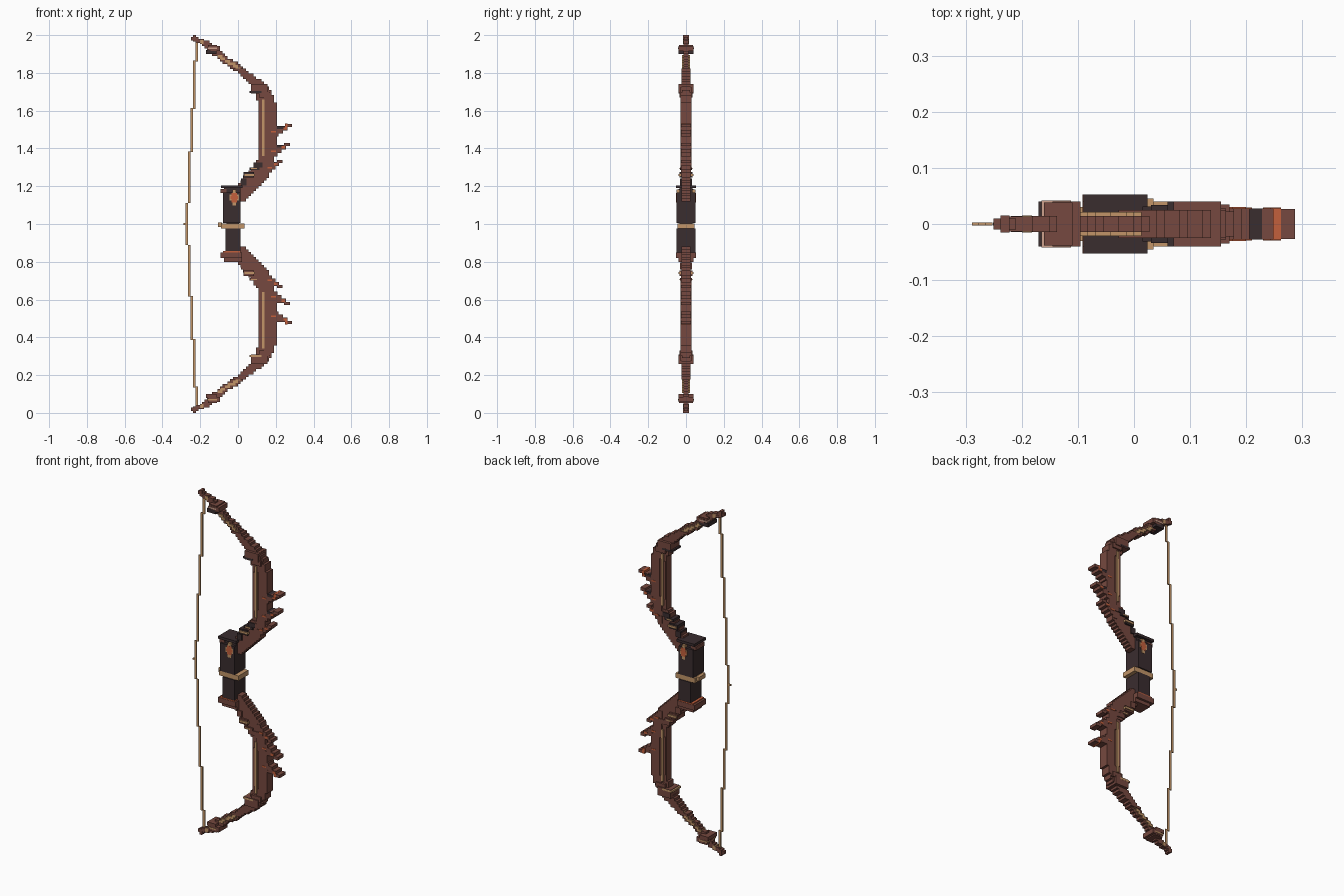
import bpy, bmesh
from mathutils import Matrix, Vector

old = bpy.data.objects.get("Cube")
if old:
    bpy.data.objects.remove(old, do_unlink=True)

STEP = 0.0137


def material(name, rgb):
    m = bpy.data.materials.new(name)
    m.use_nodes = True
    m.diffuse_color = (*rgb, 1)
    m.node_tree.nodes["Principled BSDF"].inputs["Base Color"].default_value = (*rgb, 1)
    return m


BROWN = material("red_brown_wood", (0.18, 0.066, 0.05))
DARK = material("dark_leather", (0.042, 0.026, 0.028))
GOLD = material("tan_gold", (0.54, 0.30, 0.14))
ORANGE = material("burnt_orange", (0.55, 0.115, 0.045))
PALE = material("pale_pink", (0.62, 0.36, 0.27))


def build(name, boxes, mat):
    """Join boxes (x0, x1, z0, z1, half depth) into one object."""
    bm = bmesh.new()
    for x0, x1, z0, z1, half in boxes:
        place = Matrix.Translation(Vector(((x0 + x1) / 2, 0, (z0 + z1) / 2)))
        size = Matrix.Diagonal((x1 - x0, 2 * half, z1 - z0, 1))
        bmesh.ops.create_cube(bm, size=1, matrix=place @ size)
    mesh = bpy.data.meshes.new(name)
    bm.to_mesh(mesh)
    bm.free()
    mesh.materials.append(mat)
    obj = bpy.data.objects.new(name, mesh)
    bpy.context.collection.objects.link(obj)


def limb_pair(name, boxes, mat, lower_mat=None):
    """Boxes measured from mid height, built upward and mirrored downward."""
    build("upper_" + name, [(a, b, 1 + c, 1 + d, h) for a, b, c, d, h in boxes], mat)
    build("lower_" + name, [(a, b, 1 - d, 1 - c, h) for a, b, c, d, h in boxes],
          lower_mat or mat)


def snap(v):
    return round(v / STEP) * STEP


def outline(d):
    """Inner and outer edge of the limb at distance d from mid height."""
    for p, q in zip(LIMB, LIMB[1:]):
        if p[0] <= d <= q[0]:
            t = (d - p[0]) / (q[0] - p[0])
            return [p[i] + t * (q[i] - p[i]) for i in (1, 2)]
    return LIMB[-1][1:]


def rows(d0, d1, half, f0=0, f1=1):
    """Stacked stair rows that cover the fraction f0..f1 of the limb width."""
    result = []
    for i in range(round((d1 - d0) / STEP)):
        low = d0 + i * STEP
        a, b = outline(low + STEP / 2)
        x0, x1 = snap(a + (b - a) * f0), snap(a + (b - a) * f1)
        result.append((x0, max(x1, x0 + STEP), low, low + STEP, half))
    return result


# distance from mid height, inner x, outer x
LIMB = [(0.11, -0.02, 0.02), (0.16, -0.01, 0.07), (0.20, 0.0, 0.11),
        (0.25, 0.03, 0.16), (0.30, 0.075, 0.18), (0.35, 0.105, 0.195),
        (0.42, 0.107, 0.20), (0.62, 0.107, 0.204), (0.68, 0.10, 0.185),
        (0.74, 0.07, 0.15), (0.80, 0.0, 0.06), (0.85, -0.075, 0.005),
        (0.90, -0.14, -0.08), (0.94, -0.18, -0.115), (0.975, -0.23, -0.17)]

# limbs, thinner towards the tips
limb_pair("limb_root", rows(0.12, 0.34, 0.024), BROWN)
limb_pair("limb_belly", rows(0.34, 0.72, 0.022), BROWN)
limb_pair("limb_back", rows(0.30, 0.72, 0.028, 0.4, 1), BROWN)
limb_pair("limb_end", rows(0.70, 0.83, 0.025), BROWN)
limb_pair("limb_tip", rows(0.82, 0.975, 0.014), BROWN)

# inlays along the limbs
limb_pair("limb_inlay", [(0.127, 0.141, 0.36, 0.66, 0.0295)], GOLD)
limb_pair("inlay_edge", [(0.114, 0.127, 0.40, 0.62, 0.026)], BROWN)
limb_pair("tip_inlay", rows(0.80, 0.90, 0.021, 0.25, 0.65), GOLD)

# binding near the grip
limb_pair("binding", [(0.03, 0.085, 0.245, 0.275, 0.034),
                      (0.06, 0.115, 0.285, 0.30, 0.031),
                      (0.085, 0.13, 0.30, 0.325, 0.030)], DARK, BROWN)
limb_pair("binding_stripe", [(0.035, 0.09, 0.254, 0.266, 0.040),
                             (0.07, 0.10, 0.29, 0.297, 0.034)], GOLD)
limb_pair("root_wrap", [(0.015, 0.045, 0.205, 0.24, 0.031)], DARK, BROWN)

# collars at the bend and near the tip
limb_pair("bend_collar", [(0.07, 0.155, 0.69, 0.74, 0.040),
                          (0.11, 0.17, 0.67, 0.70, 0.035)], BROWN)
limb_pair("bend_stripe", [(0.06, 0.125, 0.693, 0.703, 0.0405)], DARK, GOLD)
limb_pair("tip_collar", [(-0.145, -0.095, 0.915, 0.942, 0.040),
                         (-0.16, -0.11, 0.922, 0.948, 0.038)], BROWN)
limb_pair("tip_collar_back", [(-0.17, -0.115, 0.90, 0.922, 0.040)], DARK, BROWN)
limb_pair("tip_collar_stripe", [(-0.165, -0.112, 0.926, 0.934, 0.0415)], PALE, GOLD)
limb_pair("tip_binding", [(-0.20, -0.182, 0.952, 0.975, 0.015)], GOLD)
limb_pair("string_nock", [(-0.25, -0.21, 0.972, 0.990, 0.010),
                          (-0.238, -0.222, 0.965, 1.0, 0.015),
                          (-0.225, -0.18, 0.960, 0.980, 0.013)], BROWN)

# feather barbs on the outer side, stepping out and away from the grip
feathers, accents, shades = [], [], []
for root_x, root_d, tip_x, tip_d in [(0.165, 0.445, 0.287, 0.53),
                                     (0.165, 0.34, 0.275, 0.43),
                                     (0.145, 0.255, 0.235, 0.34)]:
    n = 5
    run, rise = (tip_x - root_x) / n, (tip_d - root_d) / n
    for i in range(n):
        x, d = root_x + i * run, root_d + i * rise
        top = d + rise + (n - 1 - i) * 0.006
        feathers.append((x - 0.01, x + run, d, top, 0.027))
    accents.append((tip_x - 0.045, tip_x - 0.025, tip_d - 0.03, tip_d - 0.018, 0.029))
    accents.append((root_x + 0.01, root_x + 0.035, root_d + 0.04, root_d + 0.048, 0.030))
    shades.append((root_x + 0.035, tip_x - 0.038, tip_d - 0.026, tip_d - 0.012, 0.0275))
limb_pair("feather_barbs", feathers, BROWN)
limb_pair("feather_accents", accents + [(0.248, 0.262, 0.50, 0.531, 0.0275)], ORANGE)
limb_pair("feather_shades", shades, DARK, BROWN)

# grip with its middle ring
build("upper_grip", [(-0.08, 0.012, 1.005, 1.168, 0.05)], DARK)
build("lower_grip", [(-0.065, 0.012, 0.84, 0.975, 0.05)], DARK)
build("grip_core", [(-0.06, 0.005, 0.96, 1.02, 0.035)], DARK)
build("grip_ring", [(-0.09, 0.035, 0.975, 1.003, 0.045),
                    (-0.105, -0.085, 0.985, 1.008, 0.03)], GOLD)

# guards above and below the grip
build("upper_guard", [(-0.09, 0.024, 1.190, 1.205, 0.053),
                      (-0.075, 0.012, 1.165, 1.19, 0.035)], DARK)
build("upper_guard_lip", [(-0.092, -0.06, 1.163, 1.185, 0.040)], BROWN)
build("lower_guard", [(-0.092, 0.022, 0.82, 0.85, 0.053),
                      (-0.075, 0.022, 0.80, 0.82, 0.040)], BROWN)
build("lower_guard_trim", [(-0.08, 0.012, 0.85, 0.856, 0.0515)], ORANGE)

# flower emblem on both faces of the grip
build("emblem_petals", [(-0.044, 0.004, 1.125, 1.155, 0.0515),
                        (-0.03, -0.01, 1.098, 1.182, 0.0515)], GOLD)
build("emblem_heart", [(-0.034, -0.006, 1.115, 1.165, 0.0525),
                       (-0.04, 0.0, 1.133, 1.147, 0.0525)], ORANGE)

# string in straight lengths that step back towards the middle
string = []
for x, d0, d1 in [(-0.218, 0.86, 0.97), (-0.231, 0.61, 0.865),
                  (-0.245, 0.38, 0.615), (-0.259, 0.11, 0.385)]:
    string.append((x - 0.0065, x + 0.0065, d0, d1, 0.003))
limb_pair("string", string, GOLD)
build("string_middle", [(-0.278, -0.264, 0.888, 1.112, 0.003),
                        (-0.289, -0.264, 0.996, 1.006, 0.003)], GOLD)
